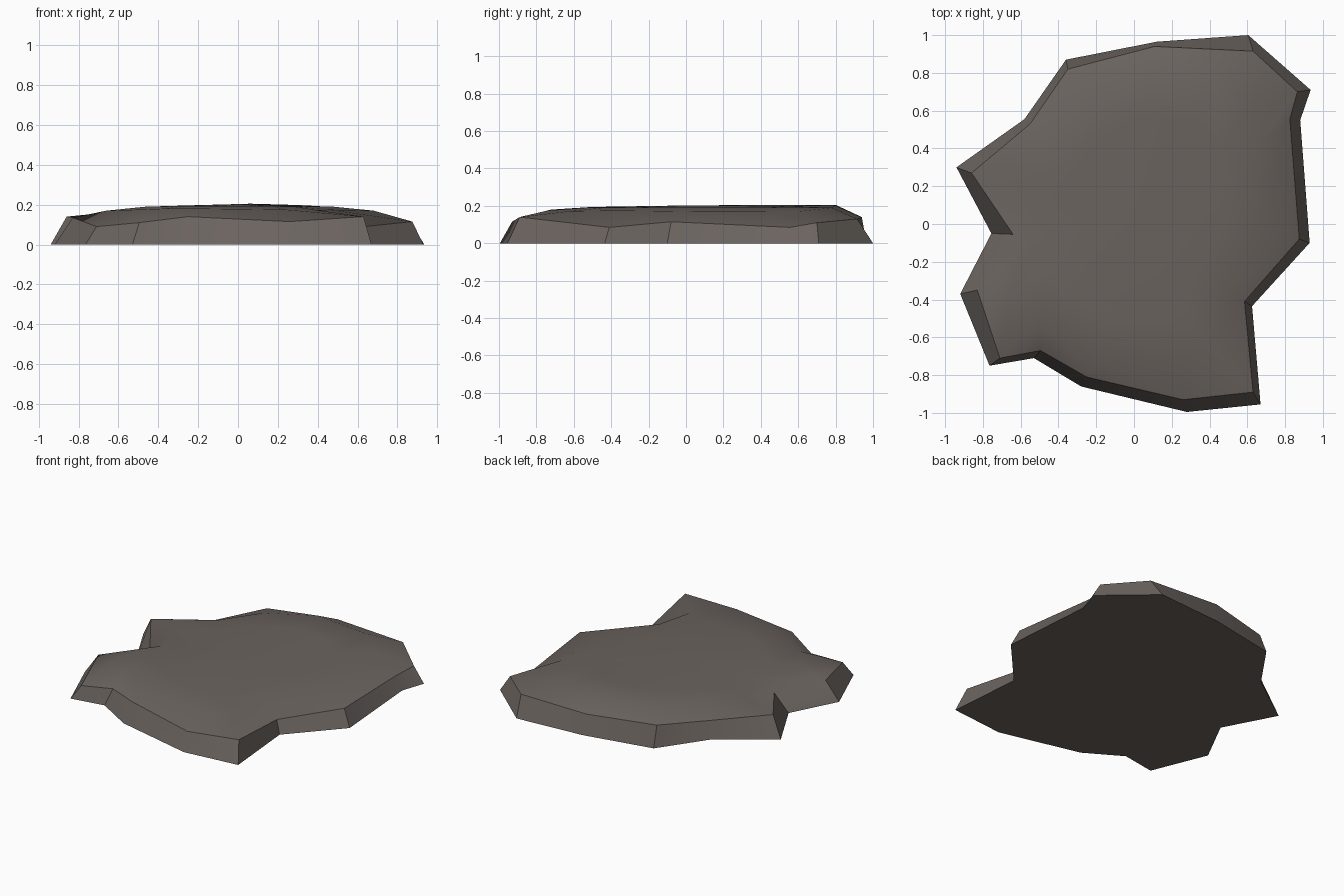
import bpy, bmesh, math

if "Cube" in bpy.data.objects:
    bpy.data.objects.remove(bpy.data.objects["Cube"])

# One flat stone colour
stone = bpy.data.materials.new("grey brown stone")
stone.diffuse_color = (0.145, 0.125, 0.113, 1)
stone.use_nodes = True
stone.node_tree.nodes["Principled BSDF"].inputs["Base Color"].default_value = stone.diffuse_color

# Ground outline (x, y), clockwise from the left point
foot = [(-.94, .30), (-.58, .555), (-.36, .87), (.12, .965), (.605, 1), (.935, .71),
        (.88, .55), (.93, -.10), (.625, -.435), (.67, -.955), (.28, -.995),
        (-.28, -.86), (-.53, -.71), (-.765, -.75), (-.92, -.37), (-.755, -.05)]
# Bevelled upper edge, one point for each outline point
edge = [(-.86, .27, .14), (-.55, .53, .115), (-.35, .82, .14), (.11, .94, .14),
        (.63, .915, .13), (.865, .70, .11), (.825, .555, .085), (.875, -.08, .115),
        (.585, -.41, .085), (.63, -.89, .14), (.26, -.93, .115), (-.25, -.81, .14),
        (-.495, -.67, .11), (-.71, -.71, .09), (-.83, -.35, .135), (-.64, -.055, .11)]
# Shoulder of the raised crown
crown = [(-.60, .21, .165), (-.46, .42, .18), (-.27, .66, .19), (.06, .80, .205),
         (.44, .78, .19), (.64, .60, .17), (.66, .42, .17), (.68, .02, .17),
         (.46, -.36, .175), (.40, -.62, .172), (.24, -.74, .175), (-.18, -.72, .18),
         (-.37, -.62, .18), (-.50, -.54, .175), (-.66, -.37, .17), (-.54, -.08, .17)]


def add_ring(bm, pts):
    return [bm.verts.new(p) for p in pts]


def bridge(bm, a, b):
    n = len(a)
    for i in range(n):
        j = (i + 1) % n
        bm.faces.new((a[i], a[j], b[j], b[i]))


bm = bmesh.new()
base = add_ring(bm, [(x, y, 0) for x, y in foot])
rim = add_ring(bm, edge)
shoulder = add_ring(bm, crown)
# Gently rounded plateau inside the shoulder
plateau = add_ring(bm, [(x * .7, y * .7, z * .4 + .122) for x, y, z in crown])
bm.faces.new(base)
for lower, upper in ((base, rim), (rim, shoulder), (shoulder, plateau)):
    bridge(bm, lower, upper)
top = bm.verts.new((0, .05, .203))
for i in range(len(plateau)):
    bm.faces.new((plateau[i], plateau[(i + 1) % len(plateau)], top))
bmesh.ops.recalc_face_normals(bm, faces=bm.faces[:])

mesh = bpy.data.meshes.new("flat_rock")
bm.to_mesh(mesh)
bm.free()
rock = bpy.data.objects.new("flat_rock", mesh)
bpy.context.collection.objects.link(rock)
mesh.materials.append(stone)

# Smooth top, sharp bevel edge
bpy.context.view_layer.objects.active = rock
rock.select_set(True)
bpy.ops.object.shade_smooth_by_angle(angle=math.radians(35))
